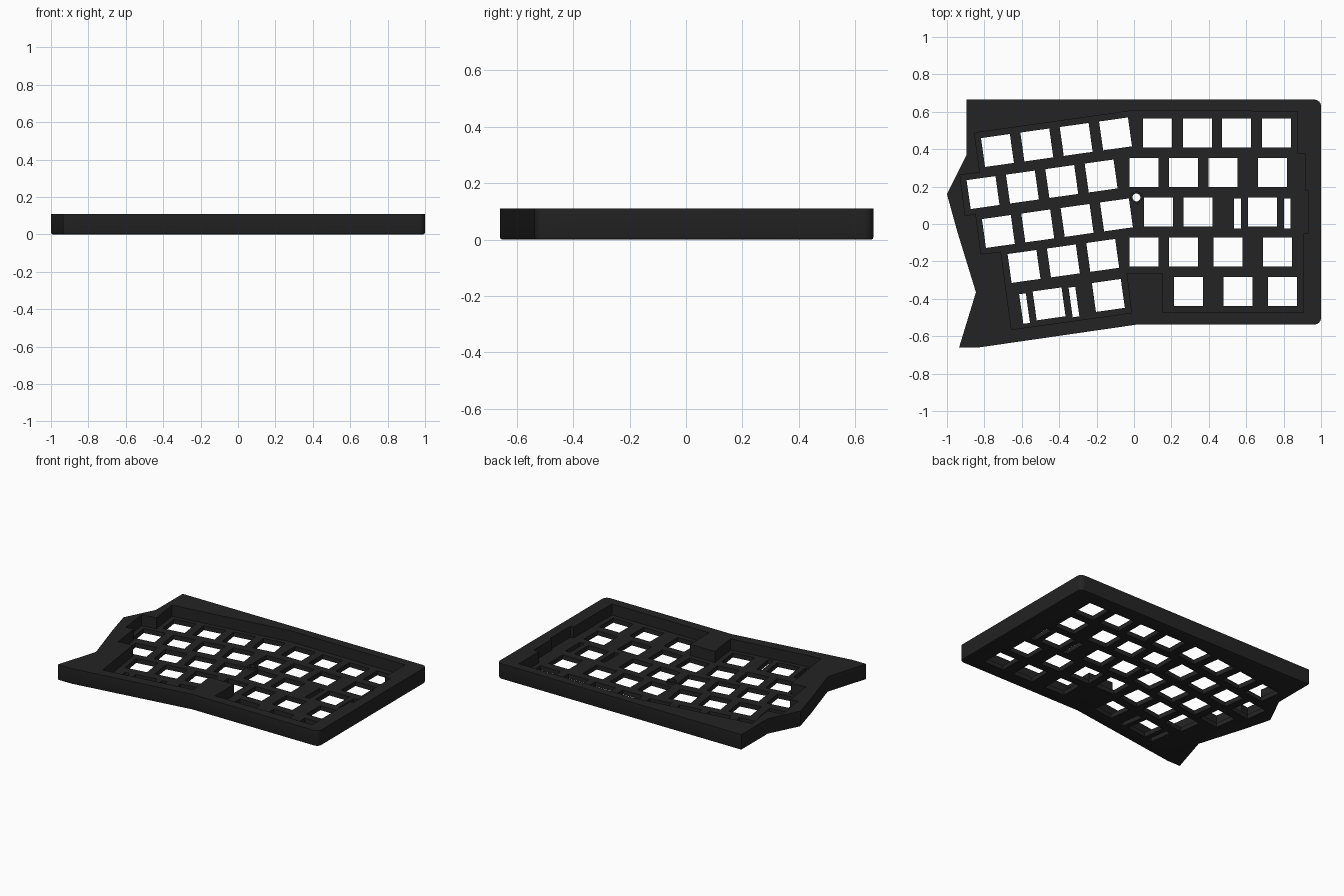
import bpy, bmesh, math
from mathutils import Matrix, Vector

if "Cube" in bpy.data.objects:
    bpy.data.objects.remove(bpy.data.objects["Cube"])

HEIGHT, FLOOR = 0.11, 0.032   # case height, key plate thickness
KEY = 0.156                   # switch opening size
TILT = math.radians(8)        # tilt of the left key block

mat = bpy.data.materials.new("charcoal")
mat.diffuse_color = (0.017, 0.017, 0.017, 1)
mat.use_nodes = True
mat.node_tree.nodes["Principled BSDF"].inputs["Base Color"].default_value = mat.diffuse_color


def finish(bm, name):
    bmesh.ops.recalc_face_normals(bm, faces=bm.faces)
    me = bpy.data.meshes.new(name)
    bm.to_mesh(me)
    bm.free()
    me.materials.append(mat)
    ob = bpy.data.objects.new(name, me)
    bpy.context.collection.objects.link(ob)
    return ob


def prism(bm, pts, z0, z1):
    """Extrude a plan outline between two heights; returns the bottom face."""
    bottom = bm.faces.new([bm.verts.new((x, y, z0)) for x, y in pts])
    top = bmesh.ops.extrude_face_region(bm, geom=[bottom], use_keep_orig=True)
    verts = [v for v in top["geom"] if isinstance(v, bmesh.types.BMVert)]
    bmesh.ops.translate(bm, verts=verts, vec=(0, 0, z1 - z0))
    return bottom


def arc(cx, cy, r, a0, a1, n=7):
    return [(cx + r * math.cos(math.radians(a0 + (a1 - a0) * i / (n - 1))),
             cy + r * math.sin(math.radians(a0 + (a1 - a0) * i / (n - 1)))) for i in range(n)]


def box_hole(bm, x, y, w, d, angle=0.0):
    m = Matrix.Translation((x, y, 0.02)) @ Matrix.Rotation(angle, 4, 'Z') @ Matrix.Diagonal((w, d, 0.2, 1))
    bmesh.ops.create_cube(bm, size=1, matrix=m)


def cut(target, cutter):
    mod = target.modifiers.new("cut", 'BOOLEAN')
    mod.operation, mod.solver, mod.object = 'DIFFERENCE', 'EXACT', cutter
    bpy.context.view_layer.objects.active = target
    bpy.ops.object.modifier_apply(modifier=mod.name)
    bpy.data.objects.remove(cutter)


# Case body: angular left side, rounded right corners, softened bottom edge
outline = [(-0.895, 0.665), (-0.895, 0.37), (-1.0, 0.16), (-0.945, -0.04), (-0.845, -0.365),
           (-0.935, -0.66), (-0.83, -0.66), (0.02, -0.537)]
outline += arc(0.965, -0.502, 0.035, -90, 0) + arc(0.965, 0.63, 0.035, 0, 90)
bm = bmesh.new()
base = prism(bm, outline, 0, HEIGHT)
bmesh.ops.bevel(bm, geom=list(base.edges), offset=0.01, segments=2, profile=0.5, affect='EDGES')
case = finish(bm, "keyboard_case")

# Stepped recess, leaving a full-height block at the lower middle
recess = [(-0.853, 0.487), (-0.013, 0.605), (0.874, 0.602), (0.874, 0.378), (0.915, 0.378),
          (0.915, 0.178), (0.93, 0.178), (0.93, -0.05), (0.906, -0.05), (0.906, -0.473),
          (0.152, -0.473), (0.152, -0.262), (-0.04, -0.262), (-0.013, -0.475), (-0.655, -0.564),
          (-0.712, -0.148), (-0.818, -0.16), (-0.846, 0.055), (-0.902, 0.045),
          (-0.93, 0.262), (-0.824, 0.275)]
bm = bmesh.new()
prism(bm, recess, FLOOR, HEIGHT + 0.1)
cut(case, finish(bm, "recess_cutter"))

# Switch openings
bm = bmesh.new()
left_rows = [(-0.73, 0.393, 4), (-0.807, 0.168, 4), (-0.725, -0.04, 4), (-0.588, -0.227, 3)]
step = Vector((math.cos(TILT), math.sin(TILT))) * 0.2125
for x, y, count in left_rows:
    for i in range(count):
        box_hole(bm, x + step.x * i, y + step.y * i, KEY, KEY, TILT)
for x, y in [(-0.454, -0.427), (-0.137, -0.382)]:
    box_hole(bm, x, y, KEY, KEY, TILT)
right_rows = [(0.487, (0.126, 0.339, 0.548, 0.762)),
              (0.275, (0.053, 0.265, 0.476, 0.741)),
              (0.064, (0.131, 0.342, 0.687)),
              (-0.15, (0.053, 0.265, 0.503, 0.767)),
              (-0.361, (0.291, 0.556, 0.794))]
for y, xs in right_rows:
    for x in xs:
        box_hole(bm, x, y, KEY, KEY)
# Stabiliser slots beside the wide keys
for x in (0.553, 0.82):
    box_hole(bm, x, 0.056, 0.036, 0.16)
for x, y in [(-0.585, -0.452), (-0.321, -0.417)]:
    box_hole(bm, x, y, 0.036, 0.16, TILT)
# Centre screw hole
bmesh.ops.create_cone(bm, cap_ends=True, segments=24, radius1=0.021, radius2=0.021, depth=0.2,
                      matrix=Matrix.Translation((0.013, 0.142, 0.02)))
cut(case, finish(bm, "opening_cutter"))

# Raised ring around the screw hole
bm = bmesh.new()
prism(bm, arc(0.013, 0.142, 0.032, 0, 345, 24), FLOOR - 0.005, FLOOR + 0.015)
ring = finish(bm, "screw_ring")
bm = bmesh.new()
prism(bm, arc(0.013, 0.142, 0.021, 0, 345, 24), -0.1, 0.2)
cut(ring, finish(bm, "ring_cutter"))

# Smooth rounded corners, keep the crisp edges
for ob in (case, ring):
    bpy.ops.object.select_all(action='DESELECT')
    ob.select_set(True)
    bpy.context.view_layer.objects.active = ob
    bpy.ops.object.shade_smooth_by_angle(angle=math.radians(30))
